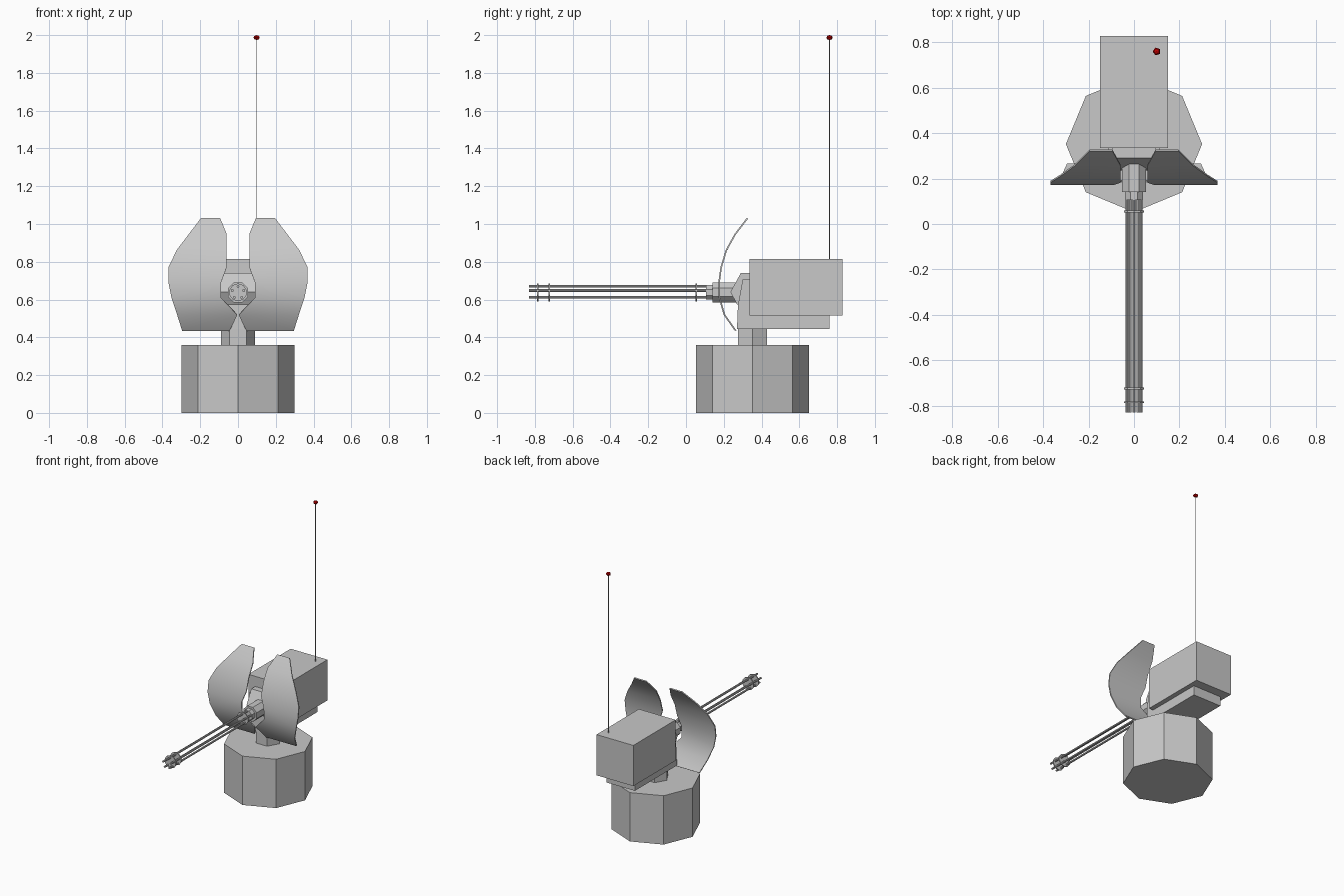
import bpy, bmesh, math
from mathutils import Matrix, Vector

if "Cube" in bpy.data.objects:
    bpy.data.objects.remove(bpy.data.objects["Cube"], do_unlink=True)


def material(name, colour):
    m = bpy.data.materials.new(name)
    m.use_nodes = True
    m.diffuse_color = colour
    bsdf = next(n for n in m.node_tree.nodes if n.type == 'BSDF_PRINCIPLED')
    bsdf.inputs["Base Color"].default_value = colour
    return m


GREY = material("naval grey", (0.58, 0.58, 0.58, 1))
RED = material("signal red", (0.5, 0.0, 0.0, 1))


def finish(name, bm, mat=GREY):
    bmesh.ops.recalc_face_normals(bm, faces=bm.faces)
    mesh = bpy.data.meshes.new(name)
    bm.to_mesh(mesh)
    bm.free()
    mesh.materials.append(mat)
    ob = bpy.data.objects.new(name, mesh)
    bpy.context.collection.objects.link(ob)
    return ob


def prism(name, sides, radius, start, end, turn=0.0):
    """Regular prism running from one point to another."""
    a, b = Vector(start), Vector(end)
    bm = bmesh.new()
    bmesh.ops.create_cone(bm, cap_ends=True, segments=sides, radius1=radius,
                          radius2=radius, depth=(b - a).length)
    spin = Matrix.Rotation(turn, 4, 'Z')
    aim = (b - a).to_track_quat('Z', 'Y').to_matrix().to_4x4()
    bm.transform(Matrix.Translation((a + b) / 2) @ aim @ spin)
    return finish(name, bm)


def side_profile(name, points, half_width):
    """Extrude a (y, z) outline symmetrically across x."""
    bm = bmesh.new()
    face = bm.faces.new([bm.verts.new((-half_width, y, z)) for y, z in points])
    new = bmesh.ops.extrude_face_region(bm, geom=[face])["geom"]
    bmesh.ops.translate(bm, vec=(2 * half_width, 0, 0),
                        verts=[v for v in new if isinstance(v, bmesh.types.BMVert)])
    return finish(name, bm)


# Octagonal base and hexagonal neck
MID = 0.352
prism("base", 8, 0.3, (0, MID, 0), (0, MID, 0.36), math.pi / 2)
prism("neck", 6, 0.09, (0, MID, 0.36), (0, MID, 0.45), math.pi / 2)

# Cradle, main housing and gun mantlet
side_profile("cradle", [(0.27, 0.445), (0.76, 0.445), (0.76, 0.53),
                        (0.36, 0.53), (0.36, 0.705), (0.3, 0.705), (0.275, 0.57)], 0.115)
side_profile("main_housing", [(0.335, 0.515), (0.828, 0.515),
                              (0.828, 0.815), (0.335, 0.815)], 0.15)
side_profile("mantlet", [(0.34, 0.74), (0.29, 0.74), (0.235, 0.64),
                         (0.27, 0.575), (0.34, 0.575)], 0.095)

# Gun: stepped breech, barrel cluster and clamp rings
AXIS = 0.638
prism("breech", 8, 0.058, (0, 0.3, AXIS), (0, 0.14, AXIS), math.pi / 8)
prism("breech_collar", 8, 0.042, (0, 0.15, AXIS), (0, 0.105, AXIS), math.pi / 8)
for i in range(5):
    a = math.pi / 2 + i * math.tau / 5
    x, z = 0.032 * math.cos(a), AXIS + 0.032 * math.sin(a)
    prism(f"barrel_{i + 1}", 8, 0.007, (x, 0.11, z), (x, -0.83, z))
for i, y in enumerate((0.055, -0.725, -0.785)):
    prism(f"barrel_clamp_{i + 1}", 10, 0.047, (0, y + 0.004, AXIS), (0, y - 0.004, AXIS))

# Pair of curved shields: each row is y, z, inner x, outer x
ROWS = [(0.325, 1.03, 0.095, 0.195), (0.26, 0.945, 0.06, 0.26),
        (0.213, 0.86, 0.06, 0.325), (0.186, 0.77, 0.06, 0.368),
        (0.175, 0.69, 0.09, 0.368), (0.177, 0.61, 0.09, 0.352),
        (0.203, 0.52, 0.004, 0.322), (0.263, 0.435, 0.045, 0.295)]
for name, side in (("left_shield", 1), ("right_shield", -1)):
    bm = bmesh.new()
    rows = [[bm.verts.new((side * x, y, z)) for x in (x_in, x_out)]
            for y, z, x_in, x_out in ROWS]
    for (a, b), (c, d) in zip(rows, rows[1:]):
        bm.faces.new((a, b, d, c))
    shield = finish(name, bm)
    solid = shield.modifiers.new("thickness", 'SOLIDIFY')
    solid.thickness = 0.008
    solid.offset = 0
    bpy.ops.object.select_all(action='DESELECT')
    shield.select_set(True)
    bpy.context.view_layer.objects.active = shield
    bpy.ops.object.modifier_apply(modifier=solid.name)
    bpy.ops.object.shade_smooth_by_angle(angle=math.radians(35))

# Whip antenna with a small red tip
prism("antenna", 6, 0.002, (0.1, 0.76, 0.81), (0.1, 0.76, 1.985))
bm = bmesh.new()
bmesh.ops.create_uvsphere(bm, u_segments=5, v_segments=4, radius=0.018)
bm.transform(Matrix.Translation((0.1, 0.76, 1.987))
             @ Matrix.Rotation(math.pi / 2, 4, 'Z') @ Matrix.Diagonal((1, 1, 0.72, 1)))
finish("antenna_tip", bm, RED)
